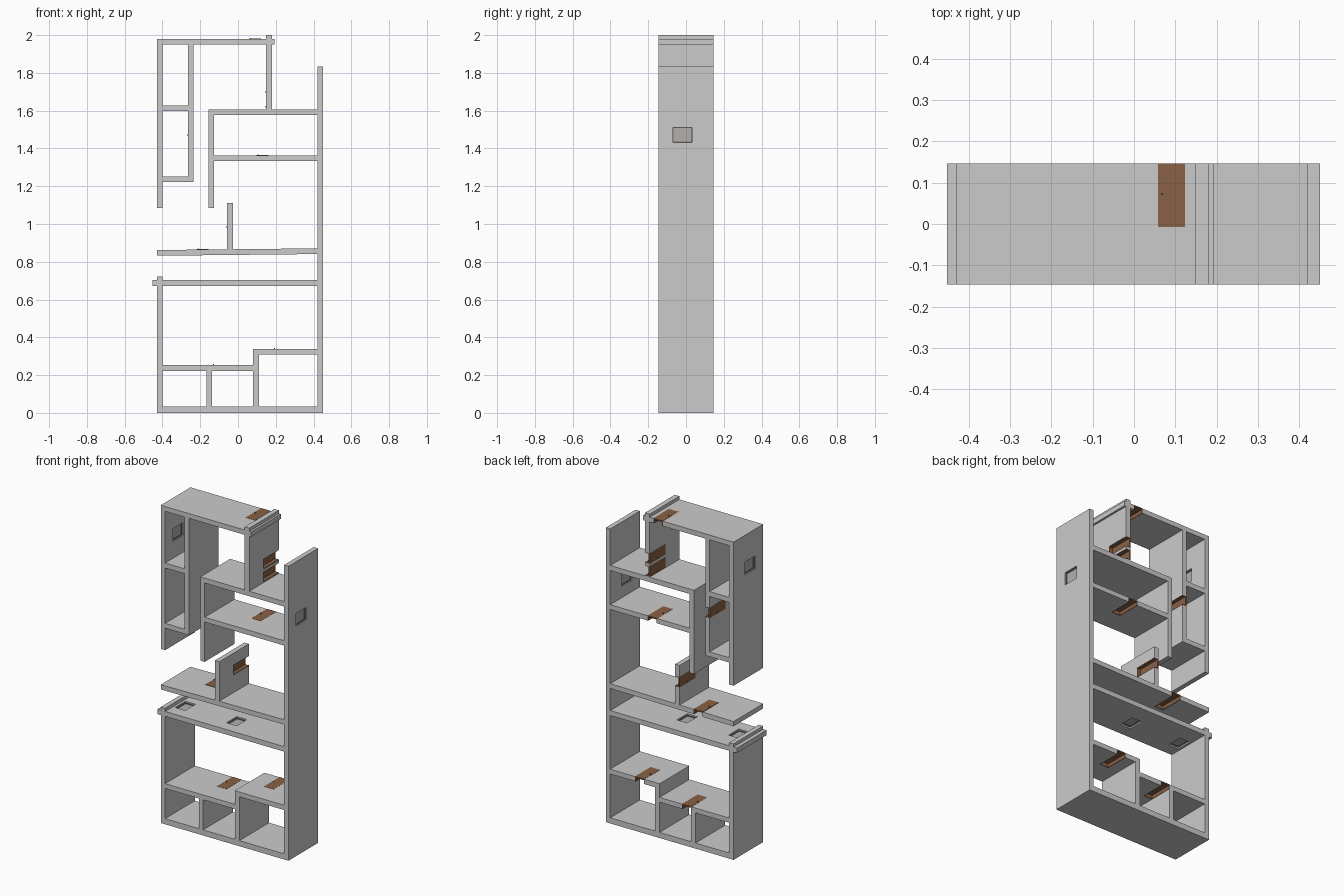
import bpy, bmesh
from mathutils import Vector

if "Cube" in bpy.data.objects:
    bpy.data.objects.remove(bpy.data.objects["Cube"])

YF, YB = -0.146, 0.146


def material(name, rgb):
    m = bpy.data.materials.new(name)
    m.diffuse_color = (*rgb, 1)
    m.use_nodes = True
    m.node_tree.nodes["Principled BSDF"].inputs["Base Color"].default_value = m.diffuse_color
    return m


WOOD = material("door_wood", (0.25, 0.12, 0.06))
FRAME = material("window_frame", (0.2, 0.17, 0.16))
GLASS = material("window_glass", (0.45, 0.43, 0.41))


def prism(name, profile, y0=YF, y1=YB, mat=None):
    """Extrude an x-z profile along the depth."""
    bm = bmesh.new()
    face = bm.faces.new([bm.verts.new((x, y0, z)) for x, z in profile])
    ext = bmesh.ops.extrude_face_region(bm, geom=[face])
    moved = [v for v in ext["geom"] if isinstance(v, bmesh.types.BMVert)]
    bmesh.ops.translate(bm, verts=moved, vec=Vector((0, y1 - y0, 0)))
    bmesh.ops.recalc_face_normals(bm, faces=bm.faces[:])
    me = bpy.data.meshes.new(name)
    bm.to_mesh(me)
    bm.free()
    ob = bpy.data.objects.new(name, me)
    bpy.context.collection.objects.link(ob)
    if mat:
        me.materials.append(mat)
    return ob


def box(name, x0, x1, z0, z1, y0=YF, y1=YB, mat=None):
    return prism(name, [(x0, z0), (x1, z0), (x1, z1), (x0, z1)], y0, y1, mat)


# Walls: name -> x0, x1, z0, z1
walls = {
    "base_board": (-0.43, 0.45, 0, 0.035),
    "right_wall": (0.42, 0.45, 0.035, 1.835),
    "lower_left_wall": (-0.43, -0.40, 0.035, 0.723),
    "small_divider": (-0.168, -0.138, 0.035, 0.223),
    "low_shelf": (-0.40, 0.08, 0.223, 0.253),
    "step_wall": (0.08, 0.112, 0.035, 0.308),
    "step_shelf": (0.08, 0.42, 0.308, 0.338),
    "middle_board": (-0.40, 0.42, 0.672, 0.703),
    "middle_board_end": (-0.453, -0.43, 0.672, 0.703),
    "tilted_shelf": (-0.43, 0.42, 0.836, 0.866),
    "short_wall": (-0.058, -0.027, 0.855, 1.112),
    "inner_shelf": (-0.127, 0.42, 1.333, 1.363),
    "upper_board": (-0.157, 0.42, 1.576, 1.607),
    "hanging_wall": (-0.157, -0.127, 1.085, 1.576),
    "column_right_wall": (-0.265, -0.235, 1.222, 1.95),
    "column_shelf": (-0.40, -0.265, 1.597, 1.628),
    "column_floor": (-0.40, -0.265, 1.222, 1.252),
    "upper_left_wall": (-0.43, -0.40, 1.085, 1.98),
    "top_board": (-0.40, 0.148, 1.95, 1.98),
    "top_board_end": (0.18, 0.193, 1.95, 1.98),
    "tall_wall": (0.148, 0.18, 1.607, 2.0),
}
parts = {n: box(n, *b) for n, b in walls.items() if n != "tilted_shelf"}
parts["tilted_shelf"] = prism("tilted_shelf", [(-0.43, 0.832), (0.42, 0.841),
                                               (0.42, 0.871), (-0.43, 0.862)])


def rect(wall, a, b, t0, t1):
    """Rectangle running a..b along the wall and t0..t1 through its thickness."""
    x0, x1, z0, z1 = walls[wall]
    if x1 - x0 > z1 - z0:
        return a, b, z1 - t1, z1 - t0
    return x0 + t0, x0 + t1, a, b


def cut(wall, a, b, y0, y1):
    hole = box(wall + "_cutter", *rect(wall, a, b, -0.03, 0.06), y0, y1)
    hole.hide_render = True
    hole.hide_viewport = True
    hole.display_type = 'WIRE'
    mod = parts[wall].modifiers.new("opening", 'BOOLEAN')
    mod.operation = 'DIFFERENCE'
    mod.solver = 'EXACT'
    mod.object = hole


# Doors: opening from the rear edge, thin frame, flush panel and small knob
J = 0.004
for wall, a in [("top_board", 0.058), ("inner_shelf", 0.097), ("tilted_shelf", -0.22),
                ("short_wall", 0.975), ("tall_wall", 1.69), ("tall_wall", 1.609),
                ("column_right_wall", 1.462), ("low_shelf", -0.14),
                ("step_shelf", 0.184)]:
    b, y0 = a + 0.065, -0.007
    cut(wall, a, b, y0, YB + 0.05)
    box("door_panel", *rect(wall, a, b, -0.001, 0.007), y0, YB, WOOD)
    box("door_jamb", *rect(wall, a, a + J, 0.007, 0.03), y0, YB, WOOD)
    box("door_jamb", *rect(wall, b - J, b, 0.007, 0.03), y0, YB, WOOD)
    box("door_lintel", *rect(wall, a + J, b - J, 0.007, 0.03), y0, y0 + J, WOOD)
    box("door_knob", *rect(wall, a + 0.007, a + 0.012, -0.006, -0.001), 0.07, 0.075, WOOD)

# Windows: opening, thin dark frame and a recessed pane
F = 0.005
for wall, a, b in [("right_wall", 1.432, 1.512), ("upper_left_wall", 1.732, 1.812),
                   ("middle_board", -0.385, -0.315), ("middle_board", -0.03, 0.04)]:
    y0, y1 = -0.07, 0.031
    cut(wall, a, b, y0, y1)
    box("window_pane", *rect(wall, a + F, b - F, 0.012, 0.018), y0 + F, y1 - F, GLASS)
    for s, e in ((a, a + F), (b - F, b)):
        box("window_side", *rect(wall, s, e, 0.008, 0.022), y0, y1, FRAME)
    for s, e in ((y0, y0 + F), (y1 - F, y1)):
        box("window_rail", *rect(wall, a + F, b - F, 0.008, 0.022), s, e, FRAME)
